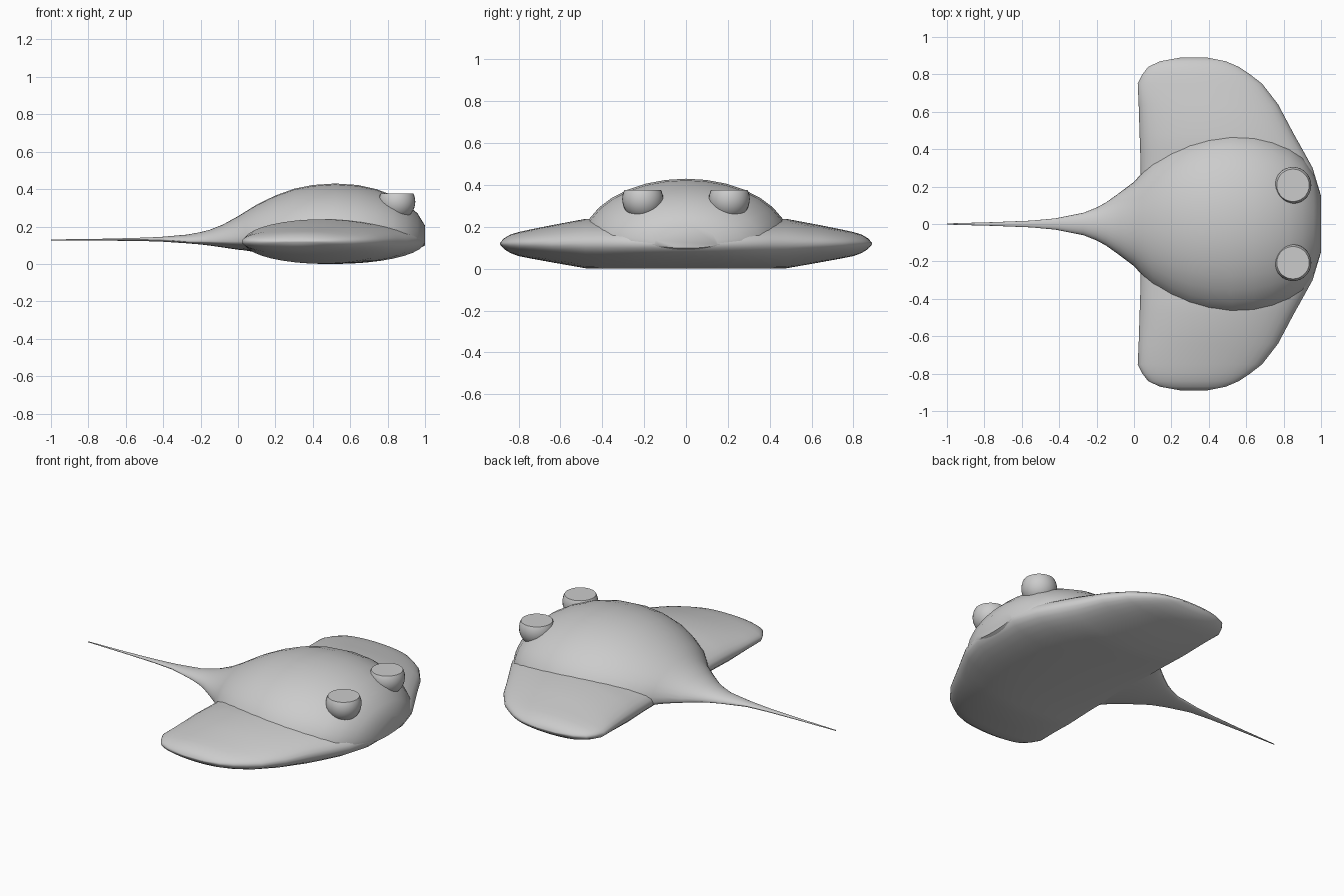
import bpy, bmesh, math

if "Cube" in bpy.data.objects:
    bpy.data.objects.remove(bpy.data.objects["Cube"])

skin = bpy.data.materials.new("soft grey")
skin.diffuse_color = (0.6, 0.6, 0.6, 1)
skin.use_nodes = True
skin.node_tree.nodes["Principled BSDF"].inputs["Base Color"].default_value = skin.diffuse_color


def finish(name, bm, angle=50):
    """Turn a bmesh into a smooth shaded object."""
    bmesh.ops.recalc_face_normals(bm, faces=bm.faces)
    me = bpy.data.meshes.new(name)
    bm.to_mesh(me)
    bm.free()
    me.materials.append(skin)
    ob = bpy.data.objects.new(name, me)
    bpy.context.collection.objects.link(ob)
    bpy.ops.object.select_all(action='DESELECT')
    ob.select_set(True)
    bpy.context.view_layer.objects.active = ob
    bpy.ops.object.shade_smooth_by_angle(angle=math.radians(angle))
    return ob


def loft(name, rings):
    """Skin a list of equal-length closed rings and cap both ends."""
    bm = bmesh.new()
    loops = [[bm.verts.new(p) for p in ring] for ring in rings]
    n = len(loops[0])
    for a, b in zip(loops, loops[1:]):
        for i in range(n):
            j = (i + 1) % n
            bm.faces.new((a[i], a[j], b[j], b[i]))
    bm.faces.new(loops[0])
    bm.faces.new(loops[-1])
    return finish(name, bm)


def angles(n):
    return [2 * math.pi * i / n for i in range(n)]


MID = 0.12

# Domed body running into the whip tail: x, half width, top z, bottom z
body = [
    (-1.00, 0.003, 0.131, 0.126), (-0.75, 0.010, 0.134, 0.125),
    (-0.55, 0.018, 0.139, 0.123), (-0.42, 0.030, 0.144, 0.120),
    (-0.27, 0.060, 0.157, 0.110), (-0.20, 0.088, 0.170, 0.104),
    (-0.15, 0.115, 0.183, 0.098), (-0.08, 0.165, 0.211, 0.088),
    (0.00, 0.225, 0.255, 0.076), (0.04, 0.270, 0.280, 0.072),
    (0.10, 0.335, 0.317, 0.062), (0.20, 0.405, 0.366, 0.035),
    (0.30, 0.455, 0.402, 0.018), (0.40, 0.485, 0.422, 0.010),
    (0.52, 0.500, 0.430, 0.008), (0.64, 0.490, 0.422, 0.012),
    (0.74, 0.460, 0.400, 0.022), (0.83, 0.415, 0.366, 0.040),
    (0.90, 0.360, 0.325, 0.060), (0.96, 0.270, 0.270, 0.078),
    (1.00, 0.150, 0.205, 0.098),
]
rings = []
for x, w, top, bot in body:
    c = min(max(MID, bot), top) if x > -0.3 else (top + bot) / 2
    ring = []
    for a in angles(32):
        s = math.sin(a)
        z = c + s * ((top - c) if s > 0 else (c - bot))
        ring.append((x, w * math.cos(a), z))
    rings.append(ring)
loft("body_and_tail", rings)

# Wing disc, sections across y: y, rear x, front x, height above / below middle
wing = [
    (0.00, 0.035, 1.000, 0.120, 0.120), (0.15, 0.035, 1.000, 0.120, 0.120),
    (0.30, 0.035, 0.955, 0.120, 0.120), (0.40, 0.033, 0.900, 0.120, 0.120),
    (0.48, 0.030, 0.855, 0.118, 0.118), (0.64, 0.025, 0.770, 0.088, 0.090),
    (0.75, 0.020, 0.685, 0.066, 0.070), (0.80, 0.045, 0.620, 0.055, 0.060),
    (0.84, 0.075, 0.560, 0.043, 0.045), (0.87, 0.140, 0.490, 0.025, 0.026),
    (0.89, 0.250, 0.390, 0.003, 0.003),
]
sections = [(-r[0],) + r[1:] for r in wing[:0:-1]] + wing
rings = []
for y, x0, x1, up, down in sections:
    ring = []
    for a in angles(36):
        s = math.sin(a)
        ring.append(((x0 + x1) / 2 + (x1 - x0) / 2 * math.cos(a), y,
                     MID + s * (up if s > 0 else down)))
    rings.append(ring)
loft("wings", rings)

# Eyes: balls with the top sliced flat
for side, name in ((-1, "eye_right"), (1, "eye_left")):
    bm = bmesh.new()
    bmesh.ops.create_uvsphere(bm, u_segments=28, v_segments=18, radius=0.098)
    bmesh.ops.translate(bm, verts=bm.verts, vec=(0.85, side * 0.207, 0.332))
    cut = bmesh.ops.bisect_plane(
        bm, geom=bm.verts[:] + bm.edges[:] + bm.faces[:],
        plane_co=(0, 0, 0.377), plane_no=(0, 0, 1), clear_outer=True)
    rim = [e for e in cut["geom_cut"] if isinstance(e, bmesh.types.BMEdge)]
    bmesh.ops.contextual_create(bm, geom=rim)
    finish(name, bm, 40)
